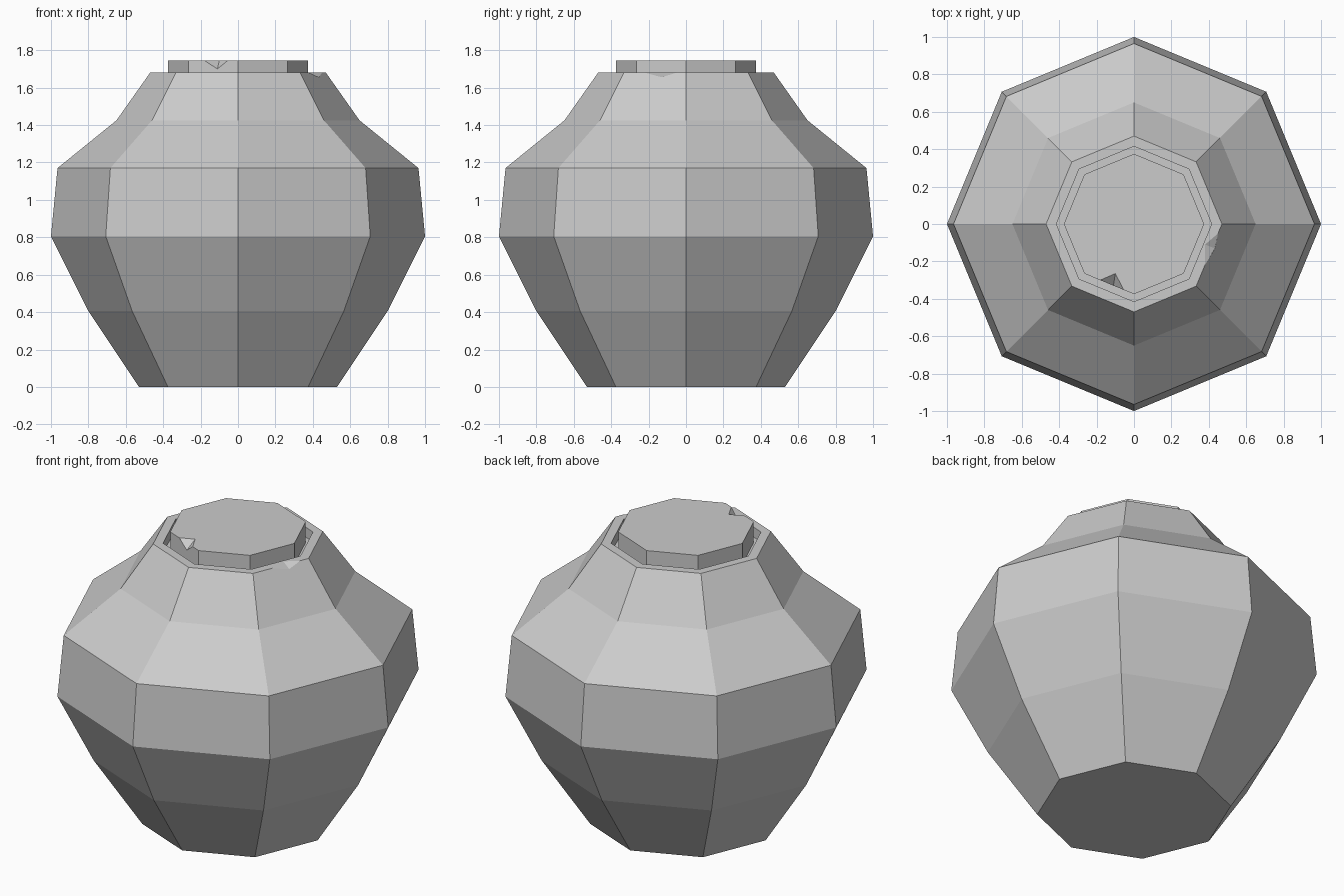
import bpy
import bmesh
from math import cos, sin, pi
from mathutils import Vector

old = bpy.data.objects.get("Cube")
if old:
    bpy.data.objects.remove(old, do_unlink=True)

SIDES = 8

stone = bpy.data.materials.new("grey stone")
stone.use_nodes = True
grey = (0.6, 0.6, 0.6, 1)
stone.diffuse_color = grey
stone.node_tree.nodes["Principled BSDF"].inputs["Base Color"].default_value = grey


def add_object(name, bm):
    bmesh.ops.recalc_face_normals(bm, faces=bm.faces)
    mesh = bpy.data.meshes.new(name)
    bm.to_mesh(mesh)
    bm.free()
    mesh.materials.append(stone)
    obj = bpy.data.objects.new(name, mesh)
    bpy.context.collection.objects.link(obj)
    return obj


def turned(name, profile):
    """Closed octagonal solid from (radius, height) pairs, bottom to top."""
    bm = bmesh.new()
    rings = [[bm.verts.new((r * cos(2 * pi * i / SIDES), r * sin(2 * pi * i / SIDES), z))
              for i in range(SIDES)] for r, z in profile]
    for low, high in zip(rings, rings[1:]):
        for i in range(SIDES):
            j = (i + 1) % SIDES
            bm.faces.new((low[i], low[j], high[j], high[i]))
    bm.faces.new(rings[0])
    bm.faces.new(rings[-1])
    return add_object(name, bm)


def chip(obj, tip, corners):
    """Break a small notch out of an edge: deepest point on the wall, three points on top."""
    tip = Vector(tip)
    points = [tip] + [tip + 1.3 * (Vector(c) - tip) for c in corners]
    outward = Vector((tip.x, tip.y, 0)).normalized()
    points.append(tip + outward * 0.08 + Vector((0, 0, 0.08)))
    bm = bmesh.new()
    for p in points:
        bm.verts.new(p)
    bmesh.ops.convex_hull(bm, input=bm.verts)
    cutter = add_object("chip_cutter", bm)
    cutter.hide_render = True
    mod = obj.modifiers.new("chip", "BOOLEAN")
    mod.operation = "DIFFERENCE"
    mod.solver = "EXACT"
    mod.object = cutter
    bpy.context.view_layer.objects.active = obj
    bpy.ops.object.modifier_apply(modifier=mod.name)
    bpy.data.objects.remove(cutter, do_unlink=True)


# Pot body with a flat rim and a recess around the lid
pot = turned("pot_body", [(0.53, 0), (0.8, 0.405), (1, 0.805), (0.965, 1.17),
                          (0.65, 1.425), (0.47, 1.68), (0.415, 1.68), (0.415, 1.62)])

# Lid plug seated in the recess
lid = turned("lid", [(0.375, 1.61), (0.375, 1.745)])

# Broken chips in the lid and the rim
chip(lid, (-0.11, -0.33, 1.70),
     [(-0.18, -0.30, 1.745), (-0.055, -0.352, 1.745), (-0.1, -0.265, 1.745)])
chip(pot, (0.432, -0.13, 1.655),
     [(0.45, -0.05, 1.68), (0.38, -0.22, 1.68), (0.38, -0.11, 1.68)])
